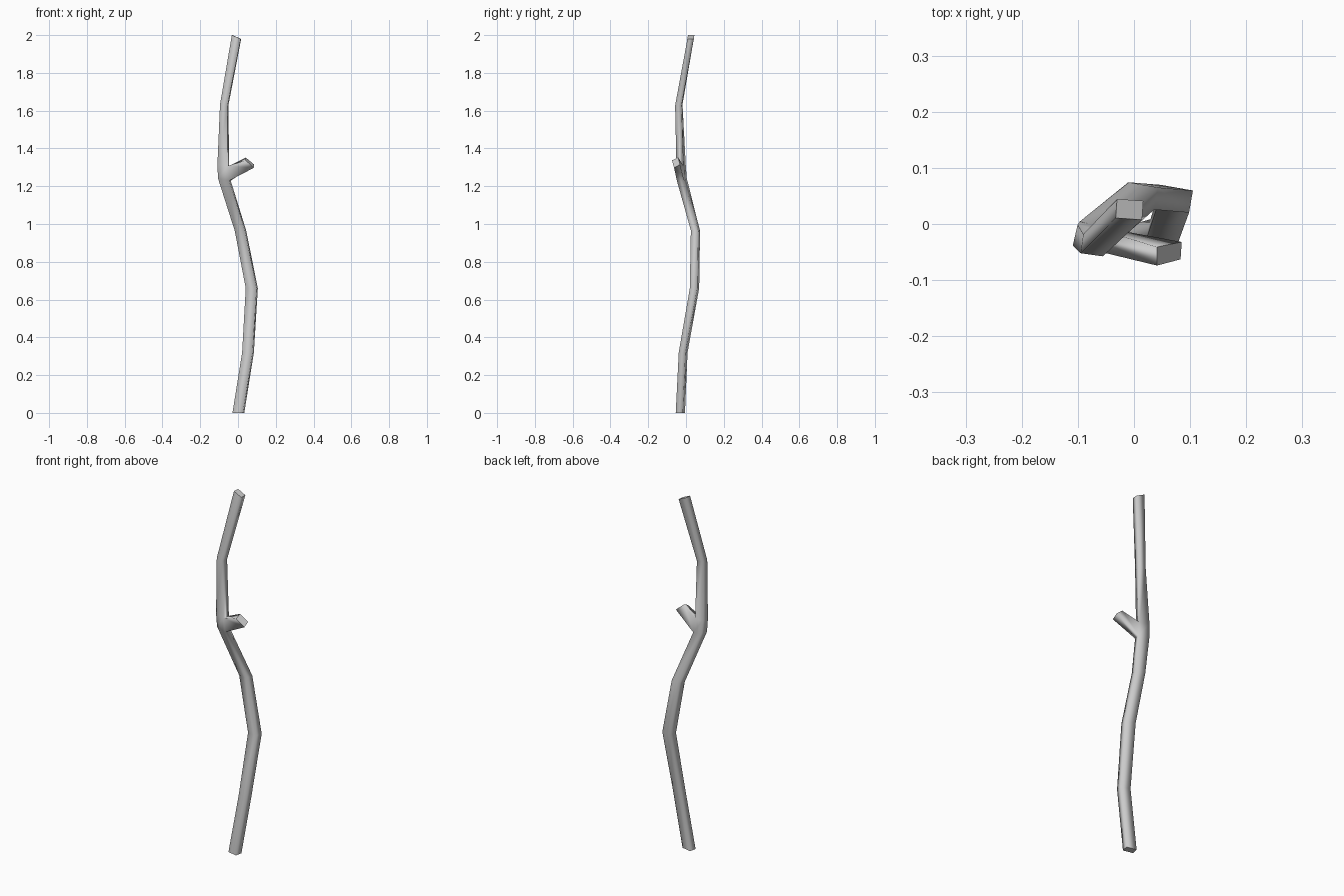
import bpy, bmesh, math

if "Cube" in bpy.data.objects:
    bpy.data.objects.remove(bpy.data.objects["Cube"])

# Trunk rings: centre x, y, z, width, depth, turn in degrees, slope to the right
RINGS = [
    (0.002, -0.030, 0.00, 0.056, 0.038, -12, 0.00),
    (0.053, -0.015, 0.32, 0.056, 0.036, -12, 0.00),
    (0.073, 0.045, 0.66, 0.058, 0.040, -10, 0.00),
    (0.013, 0.050, 0.965, 0.054, 0.040, -10, -0.05),
    (-0.072, -0.022, 1.235, 0.060, 0.040, -13, 0.20),
    (-0.078, -0.026, 1.31, 0.055, 0.038, -13, 0.10),
    (-0.073, -0.038, 1.63, 0.040, 0.034, -8, 0.15),
    (-0.008, 0.026, 1.99, 0.047, 0.034, -4, 0.45),
]
FORK = 4  # ring just below the side branch

# Branch end: lower front, lower back, upper back, upper front
BRANCH_END = [(0.083, -0.063, 1.297), (0.085, -0.032, 1.315),
              (0.041, -0.041, 1.352), (0.041, -0.074, 1.337)]

bm = bmesh.new()


def ring(cx, cy, cz, w, d, turn, slope):
    c, s = math.cos(math.radians(turn)), math.sin(math.radians(turn))
    out = []
    for sx, sy in ((-1, -1), (1, -1), (1, 1), (-1, 1)):
        x, y = sx * w / 2, sy * d / 2
        out.append(bm.verts.new((cx + x * c - y * s, cy + x * s + y * c, cz - slope * x)))
    return out


def bridge(a, b, skip=()):
    for i in range(4):
        if i not in skip:
            j = (i + 1) % 4
            bm.faces.new((a[i], a[j], b[j], b[i])).smooth = True


# Four-sided trunk, left open on the right where the branch leaves
rings = [ring(*r) for r in RINGS]
for k in range(len(rings) - 1):
    bridge(rings[k], rings[k + 1], (1,) if k == FORK else ())

# Side branch stub grown out of the open side
low, high = rings[FORK], rings[FORK + 1]
end = [bm.verts.new(p) for p in BRANCH_END]
bridge([low[1], low[2], high[2], high[1]], end)

# Flat cut ends
caps = [bm.faces.new(rings[0][::-1]), bm.faces.new(rings[-1]), bm.faces.new(end)]
bmesh.ops.recalc_face_normals(bm, faces=bm.faces)
for f in caps:
    for e in f.edges:
        e.smooth = False

mesh = bpy.data.meshes.new("wooden_stick")
bm.to_mesh(mesh)
bm.free()
stick = bpy.data.objects.new("wooden_stick", mesh)
bpy.context.collection.objects.link(stick)
